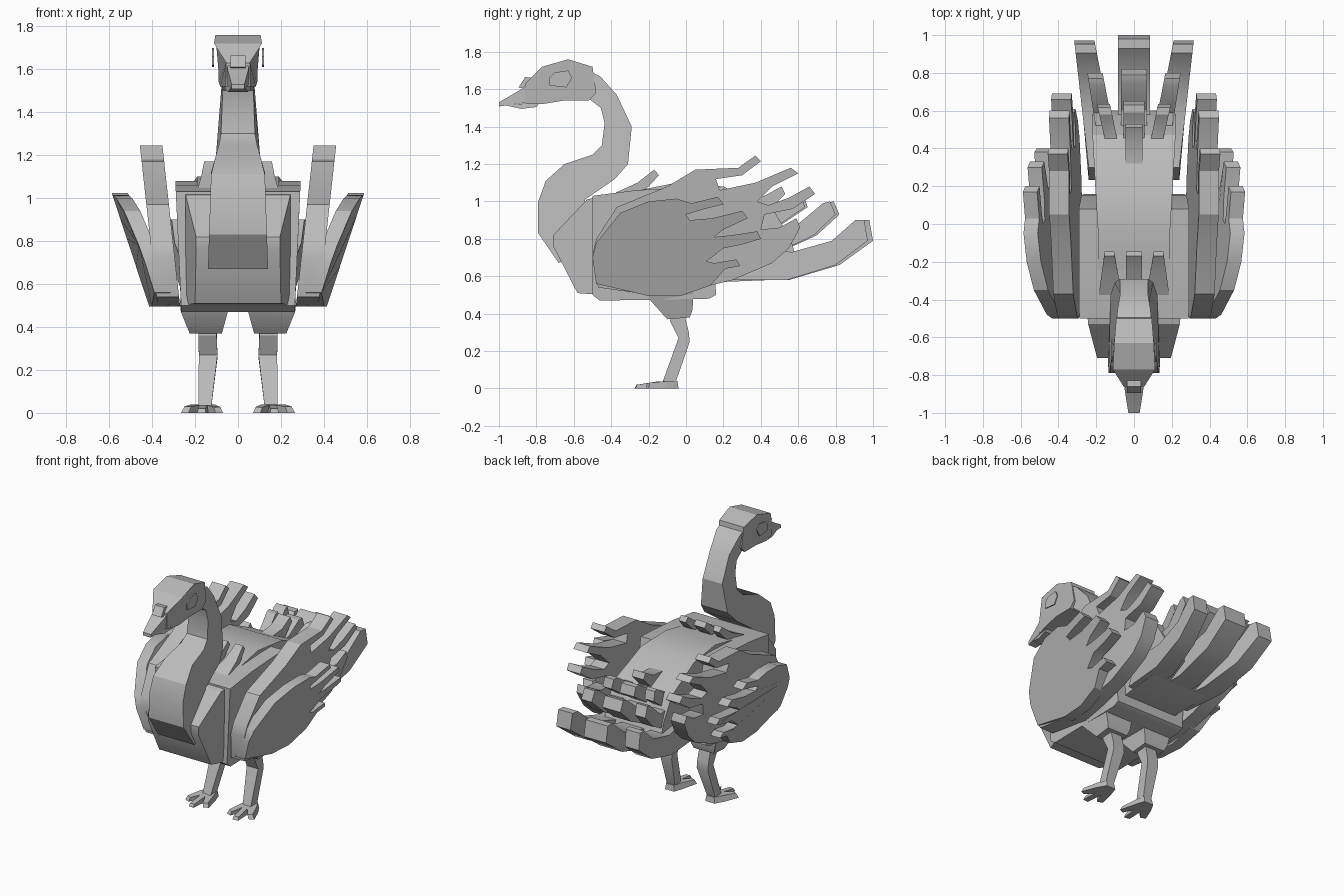
import bpy, bmesh, math

grey = bpy.data.materials.new("feather_grey")
grey.diffuse_color = (0.5, 0.5, 0.5, 1)


def finish(name, bm, mirror, smooth=28):
    bmesh.ops.recalc_face_normals(bm, faces=bm.faces)
    me = bpy.data.meshes.new(name)
    bm.to_mesh(me)
    bm.free()
    me.materials.append(grey)
    ob = bpy.data.objects.new(name, me)
    bpy.context.collection.objects.link(ob)
    if mirror:
        ob.modifiers.new("Mirror", 'MIRROR').use_mirror_merge = False
    bpy.ops.object.select_all(action='DESELECT')
    ob.select_set(True)
    bpy.context.view_layer.objects.active = ob
    bpy.ops.object.shade_smooth_by_angle(angle=math.radians(smooth))
    return ob


def loft(name, ring_a, ring_b, mirror=False):
    """Closed solid between two matching outlines."""
    bm = bmesh.new()
    a = [bm.verts.new(p) for p in ring_a]
    b = [bm.verts.new(p) for p in ring_b]
    bm.faces.new(a)
    bm.faces.new(b)
    n = len(a)
    for i in range(n):
        j = (i + 1) % n
        bm.faces.new((a[i], a[j], b[j], b[i]))
    return finish(name, bm, mirror)


def side_slab(name, outline, hi, lo=None, mirror=False):
    """Side outline (y, z) spanning lo(y, z) to hi(y, z) across x."""
    lo = lo or (lambda y, z: -hi(y, z))
    return loft(name, [(lo(y, z), y, z) for y, z in outline],
                [(hi(y, z), y, z) for y, z in outline], mirror)


def ramp(t, pts):
    """Piecewise linear lookup."""
    if t <= pts[0][0]:
        return pts[0][1]
    for (a, u), (b, v) in zip(pts, pts[1:]):
        if t <= b:
            return u + (v - u) * (t - a) / (b - a)
    return pts[-1][1]


# Body: wide front block, narrower rear, tapered breast
side_slab("body", [(-.5, 1.03), (-.27, 1.06), (.08, 1.08), (.15, .8), (.16, .5), (.12, .48),
                   (-.46, .47), (-.5, .5)], lambda y, z: ramp(z, [(.5, .265), (1.08, .292)]))
side_slab("rump", [(-.3, 1.05), (-.05, 1.1), (.2, 1.08), (.47, .95), (.56, .8), (.6, .66),
                   (.45, .58), (.2, .57), (-.2, .53)], lambda y, z: ramp(y, [(.1, .19), (.3, .22)]))
side_slab("breast", [(-.45, 1.03), (-.53, 1.01), (-.71, .82), (-.71, .76), (-.58, .51), (-.45, .5)],
          lambda y, z: ramp(y, [(-.71, .195), (-.58, .2 + .03 * (z > .8)), (-.5, .25)]))

# Neck and head
side_slab("neck", [(-.68, .67), (-.79, .83), (-.79, 1.0), (-.75, 1.11), (-.65, 1.2), (-.5, 1.25),
                   (-.45, 1.3), (-.435, 1.42), (-.455, 1.5), (-.52, 1.55), (-.52, 1.7), (-.46, 1.67),
                   (-.37, 1.57), (-.29, 1.4), (-.31, 1.2), (-.38, 1.12), (-.54, 1.01), (-.5, .8)],
          lambda y, z: ramp(z, [(.67, .14), (1.12, .125), (1.28, .08), (1.4, .075), (1.55, .07), (1.68, .09)]))
side_slab("head", [(-.86, 1.52), (-.86, 1.63), (-.77, 1.72), (-.63, 1.76), (-.5, 1.72), (-.48, 1.58),
                   (-.52, 1.54), (-.65, 1.54), (-.77, 1.52)],
          lambda y, z: min(ramp(y, [(-.86, .055), (-.77, .115), (-.6, .115), (-.48, .09)]),
                           ramp(z, [(1.5, .075), (1.6, .112), (1.7, .115), (1.76, .105)])))
side_slab("eye", [(-.73, 1.66), (-.7, 1.69), (-.63, 1.7), (-.61, 1.66), (-.64, 1.61), (-.73, 1.62)],
          lambda y, z: .12, lambda y, z: .112, True)
side_slab("upper_beak", [(-.84, 1.63), (-.88, 1.6), (-1.0, 1.53), (-1.0, 1.508), (-.84, 1.53)],
          lambda y, z: ramp(y, [(-1, .03), (-.86, .052)]))
side_slab("lower_beak", [(-.78, 1.53), (-.97, 1.515), (-.88, 1.495), (-.8, 1.505)],
          lambda y, z: ramp(y, [(-.97, .03), (-.8, .06)]))
side_slab("beak_knob", [(-.8, 1.66), (-.86, 1.665), (-.895, 1.61), (-.84, 1.6)], lambda y, z: .036)


# Inner wing with long trailing feathers
def inner_x(y, z):
    return .27 + .11 * (z - .5)


side_slab("inner_wing",
          [(-.5, .72), (-.48, .8), (-.37, .97), (-.1, 1.08), (.05, 1.17), (.28, 1.18), (.37, 1.245),
           (.4, 1.215), (.3, 1.14), (.16, 1.12), (.18, 1.06), (.37, 1.1), (.56, 1.18), (.6, 1.15),
           (.46, 1.08), (.38, 1.0), (.44, .98), (.55, 1.02), (.66, 1.08), (.69, 1.04), (.57, .96),
           (.42, .93), (.4, .85), (.5, .86), (.59, .91), (.61, .86), (.55, .75), (.46, .67),
           (.25, .58), (0, .52), (-.15, .495), (-.47, .54)],
          lambda y, z: inner_x(y, z) + .105, inner_x, True)


# Outer wing leaning further out
def outer_x(y, z):
    return .415 + .33 * (z - .5) - .12 * max(0, -.1 - y)


side_slab("outer_wing",
          [(-.5, .7), (-.48, .78), (-.35, .94), (-.2, 1.0), (-.05, 1.015), (.03, .99), (.17, 1.025),
           (.2, .985), (.1, .96), (0, .93), (.02, .9), (.14, .91), (.3, .95), (.33, .91), (.2, .85),
           (.15, .81), (.25, .82), (.38, .84), (.4, .8), (.3, .77), (.2, .75), (.11, .68), (.15, .67),
           (.27, .69), (.29, .655), (.21, .64), (.13, .55), (-.03, .495), (-.2, .495), (-.48, .56)],
          outer_x, lambda y, z: outer_x(y, z) - .075, True)

# Tail: stacked layers, each with a middle feather and a splayed pair
tail_layers = [
    ("lower", [(.23, .58), (.55, .58), (.82, .66), (1, .79), (.98, .9), (.93, .9), (.8, .79), (.58, .73), (.3, .75)],
     .085, (.08, .215), (.24, .32)),
    ("middle", [(.3, .7), (.55, .75), (.7, .82), (.82, .93), (.79, 1.0), (.75, .99), (.6, .87), (.3, .85)],
     .07, (.07, .17), (.17, .25)),
    ("upper", [(.3, .8), (.5, .87), (.65, .97), (.63, 1.03), (.59, 1.03), (.48, .96), (.3, .94)],
     .055, (.06, .13), (.12, .2))]
for label, outline, half, inner, outer in tail_layers:
    tip = max(y for y, z in outline)
    side_slab(label + "_tail_middle", outline, lambda y, z: half)
    side_slab(label + "_tail_side", [(.3 + (y - .3) * .96, z) for y, z in outline],
              lambda y, z: ramp(y, [(.3, outer[0]), (tip, outer[1])]),
              lambda y, z: ramp(y, [(.3, inner[0]), (tip, inner[1])]), True)
side_slab("top_tail_feather", [(.3, .9), (.45, .96), (.53, 1.04), (.51, 1.08), (.42, 1.03), (.3, 1.02)],
          lambda y, z: .045)

# Small feathers on the back behind the neck
back = [(-.45, 1.0), (-.37, 1.05), (-.26, 1.1), (-.17, 1.17), (-.145, 1.14), (-.2, 1.08), (-.28, 1.02)]
side_slab("back_feather_middle", back, lambda y, z: .042)
side_slab("back_feather_side", back, lambda y, z: ramp(y, [(-.4, .19), (-.25, .17), (-.15, .155)]),
          lambda y, z: ramp(y, [(-.4, .06), (-.15, .105)]), True)

# Legs
side_slab("thigh", [(-.2, .5), (-.19, .47), (-.1, .37), (.02, .38), (.035, .42), (.04, .52)],
          lambda y, z: ramp(z, [(.37, .225), (.48, .27)]),
          lambda y, z: ramp(z, [(.37, .075), (.48, .045)]), True)
side_slab("shin", [(-.08, .4), (-.085, .36), (-.04, .27), (-.13, .02), (-.06, .02), (.02, .25),
                   (.015, .3), (-.01, .4)],
          lambda y, z: ramp(z, [(.02, .185), (.26, .182), (.37, .185)]),
          lambda y, z: ramp(z, [(.02, .125), (.26, .095), (.37, .1)]), True)

# Webbed foot with three toes, tapered toward the top
foot = [(.12, -.04), (.19, -.04), (.225, -.1), (.265, -.2), (.23, -.215), (.185, -.16), (.19, -.27),
        (.15, -.275), (.14, -.16), (.105, -.235), (.07, -.22), (.1, -.1)]
loft("foot", [(x, y, 0) for x, y in foot],
     [(.157 + (x - .157) * .85, -.12 + (y + .12) * .93, ramp(y, [(-.27, .02), (-.14, .04)]))
      for x, y in foot], True)
